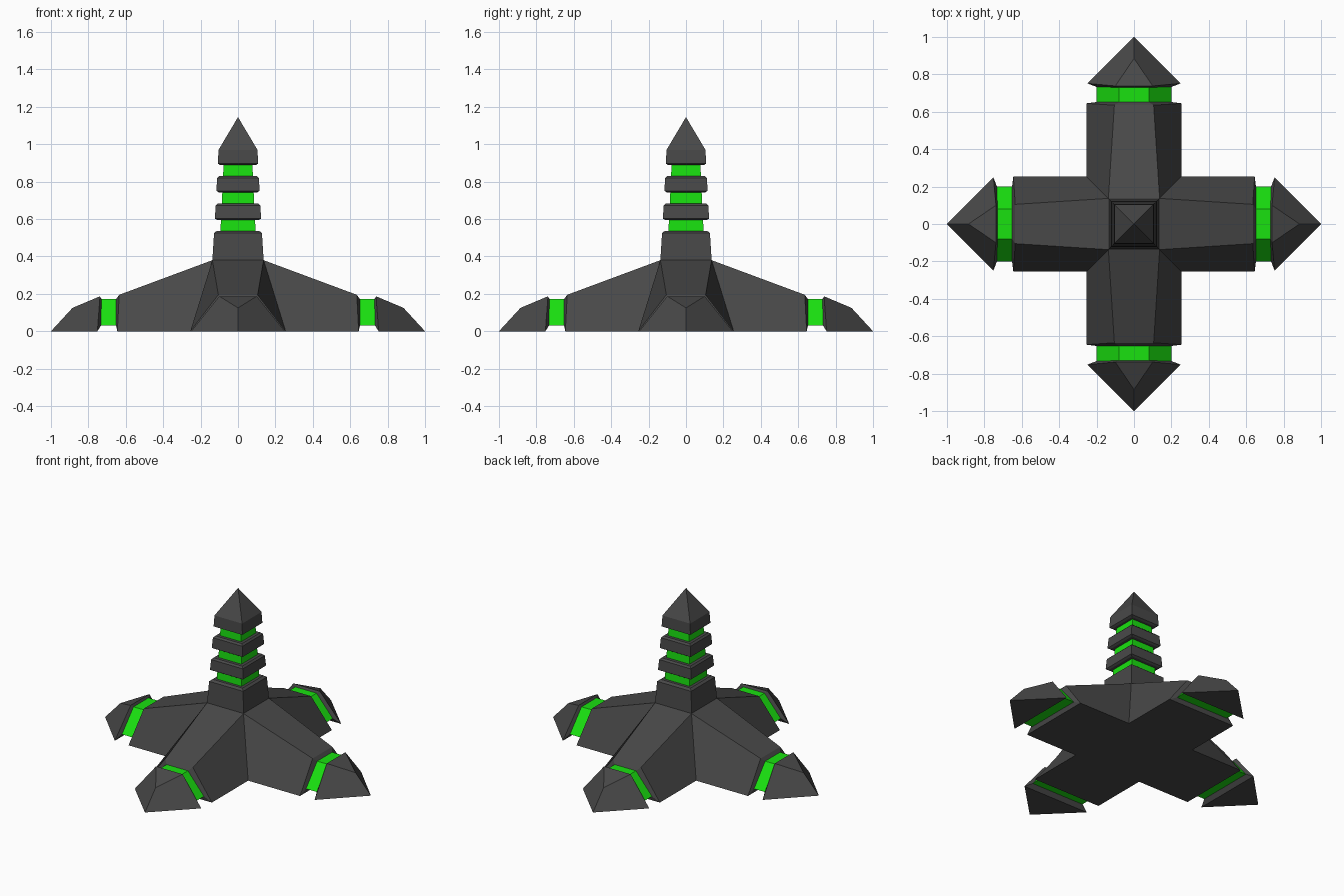
import bpy, bmesh
from mathutils import Matrix
from math import pi

if "Cube" in bpy.data.objects:
    bpy.data.objects.remove(bpy.data.objects["Cube"])


def material(name, color):
    m = bpy.data.materials.new(name)
    m.diffuse_color = color
    m.use_nodes = True
    m.node_tree.nodes["Principled BSDF"].inputs["Base Color"].default_value = m.diffuse_color
    return m


DARK = material("dark_grey", (0.065, 0.065, 0.065, 1))
GREEN = material("glow_green", (0.01, 0.75, 0.005, 1))


def build(name, verts, faces, mat, turns=(0,)):
    """One flat-shaded object: the piece repeated at quarter turns and welded."""
    bm = bmesh.new()
    for t in turns:
        r = Matrix.Rotation(t * pi / 2, 4, 'Z')
        vs = [bm.verts.new((r @ Matrix.Translation(v)).translation) for v in verts]
        for f in faces:
            bm.faces.new([vs[i] for i in f])
    bmesh.ops.remove_doubles(bm, verts=bm.verts, dist=0.0005)
    bmesh.ops.recalc_face_normals(bm, faces=bm.faces)
    me = bpy.data.meshes.new(name)
    bm.to_mesh(me)
    bm.free()
    me.materials.append(mat)
    ob = bpy.data.objects.new(name, me)
    bpy.context.collection.objects.link(ob)


def section(xb, wb, zb, xt, wt, zt):
    """Trapezoid across an arm: bottom and top positions and half widths."""
    return [(xb, -wb, zb), (xb, wb, zb), (xt, wt, zt), (xt, -wt, zt)]


def square(z, h):
    return [(-h, -h, z), (h, -h, z), (h, h, z), (-h, h, z)]


def skin(n):
    """Side faces joining n four-sided rings."""
    return [(4*k + i, 4*k + (i+1) % 4, 4*k + 4 + (i+1) % 4, 4*k + 4 + i)
            for k in range(n - 1) for i in range(4)]


# Cross-shaped body: four sloping arms with chamfered recessed ends
arm = (section(0.255, 0.255, 0, 0.137, 0.137, 0.38)
       + section(0.645, 0.255, 0, 0.635, 0.105, 0.195)
       + section(0.652, 0.2, 0.03, 0.652, 0.08, 0.172) + [(0, 0, 0), (0, 0, 0.38)])
build("body", arm, skin(3) + [(8, 9, 10, 11), (0, 1, 12), (2, 3, 13)], DARK, range(4))

for t, side in enumerate(("right", "back", "left", "front")):
    # Green band near the arm end
    band = section(0.645, 0.2, 0.03, 0.645, 0.08, 0.172) + section(0.745, 0.2, 0.03, 0.74, 0.08, 0.172)
    build(side + "_band", band, skin(2) + [(0, 1, 2, 3), (4, 5, 6, 7)], GREEN, (t,))
    # Pointed foot
    foot = (section(0.733, 0.2, 0.03, 0.73, 0.08, 0.172)
            + section(0.752, 0.25, 0, 0.738, 0.1, 0.187) + [(1, 0, 0), (0.885, 0, 0.125)])
    build(side + "_foot", foot, skin(2) + [(0, 1, 2, 3), (4, 5, 8), (5, 6, 9, 8),
                                           (4, 7, 9, 8), (6, 7, 9)], DARK, (t,))


def stack(name, rings, mat):
    verts = [v for z, h in rings for v in square(z, h)]
    n = len(verts)
    build(name, verts, skin(len(rings)) + [(0, 1, 2, 3), (n-4, n-3, n-2, n-1)], mat)


# Tower: dark base, green core segments, two plates and a pointed cap
stack("tower_base", [(0.38, 0.137), (0.525, 0.128), (0.537, 0.113)], DARK)
for i, (z0, z1, h) in enumerate([(0.537, 0.597, 0.094), (0.682, 0.742, 0.087), (0.83, 0.89, 0.08)]):
    stack(f"core_{i}", [(z0, h), (z1, h - 0.003)], GREEN)
for i, (z, h) in enumerate([(0.595, 0.124), (0.743, 0.116)]):
    stack(f"plate_{i}", [(z, h - 0.013), (z + 0.008, h), (z + 0.077, h - 0.005), (z + 0.088, h - 0.016)], DARK)

cap = square(0.888, 0.094) + square(0.896, 0.108) + square(0.97, 0.104) + [(0, 0, 1.145)]
build("tower_cap", cap, skin(3) + [(0, 1, 2, 3)] + [(8 + i, 8 + (i+1) % 4, 12) for i in range(4)], DARK)
